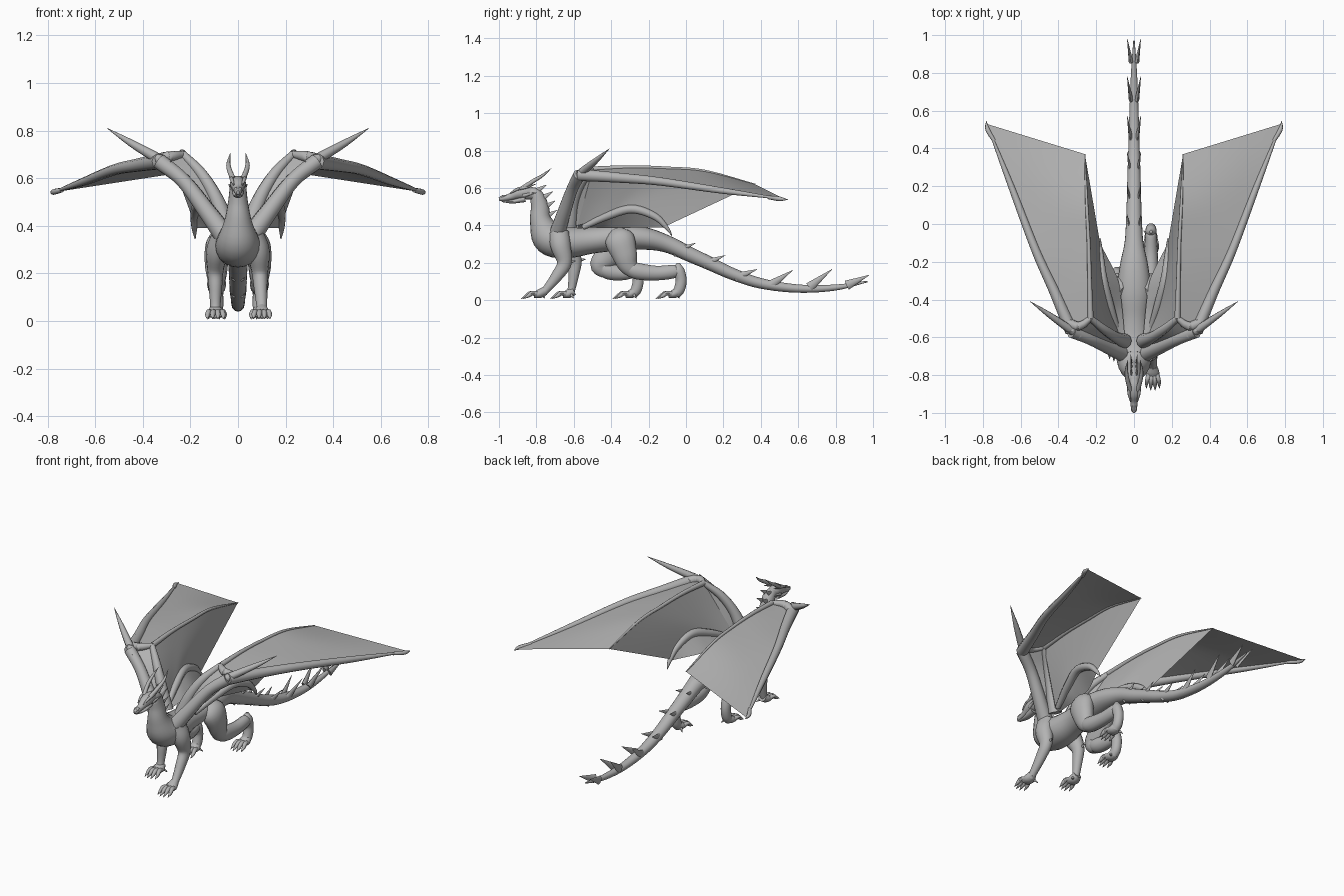
import bpy, bmesh
from math import cos, sin, pi
from mathutils import Vector

if "Cube" in bpy.data.objects:
    bpy.data.objects.remove(bpy.data.objects["Cube"])

grey = bpy.data.materials.new("stone_grey")
grey.use_nodes = True
grey.diffuse_color = (0.45, 0.45, 0.45, 1)
grey.node_tree.nodes["Principled BSDF"].inputs["Base Color"].default_value = (0.45, 0.45, 0.45, 1)
parts = []


def finish(name, bm):
    bmesh.ops.recalc_face_normals(bm, faces=bm.faces)
    mesh = bpy.data.meshes.new(name)
    bm.to_mesh(mesh)
    bm.free()
    mesh.materials.append(grey)
    obj = bpy.data.objects.new(name, mesh)
    bpy.context.collection.objects.link(obj)
    parts.append(obj)


def spline(points, steps):
    """Smooth curve through points of any dimension."""
    pts = [Vector(p) for p in points]
    pts = [2 * pts[0] - pts[1]] + pts + [2 * pts[-1] - pts[-2]]
    out = []
    for a, b, c, d in zip(pts, pts[1:], pts[2:], pts[3:]):
        for i in range(steps):
            t = i / steps
            out.append(b + (c - a) * t / 2 + (2 * a - 5 * b + 4 * c - d) * t * t / 2
                       + (3 * b - a - 3 * c + d) * t ** 3 / 2)
    return out + [pts[-2]]


def tube(name, points, steps=5, sides=14):
    """Loft through (x, y, z, half width, half height) sections."""
    pts = spline([p if len(p) == 5 else (*p, p[3]) for p in points], steps)
    pos = [Vector(p[:3]) for p in pts]
    bm = bmesh.new()
    rings = []
    for i, p in enumerate(pts):
        along = (pos[min(i + 1, len(pos) - 1)] - pos[max(i - 1, 0)]).normalized()
        side = Vector((1, 0, 0))
        side = (side - along * side.dot(along)).normalized()
        up = side.cross(along)
        w, h = max(p[3], .001), max(p[4], .001)
        rings.append([bm.verts.new(pos[i] + side * w * cos(2 * pi * k / sides)
                                   + up * h * sin(2 * pi * k / sides)) for k in range(sides)])
    for a, b in zip(rings, rings[1:]):
        for k in range(sides):
            n = (k + 1) % sides
            bm.faces.new((a[k], a[n], b[n], b[k]))
    bm.faces.new(rings[0])
    bm.faces.new(rings[-1])
    finish(name, bm)


def sheet(name, edge_a, edge_b, rows=4):
    """Membrane stretched between two edges with equal point counts."""
    bm = bmesh.new()
    a, b = spline(edge_a, 5), spline(edge_b, 5)
    grid = [[bm.verts.new(p.lerp(q, r / rows)) for p, q in zip(a, b)] for r in range(rows + 1)]
    for u, v in zip(grid, grid[1:]):
        for i in range(len(u) - 1):
            bm.faces.new((u[i], u[i + 1], v[i + 1], v[i]))
    finish(name, bm)


def flip(s, points):
    return [(s * p[0], *p[1:]) for p in points]


# Neck, trunk and tail in one loft
tube("neck_body_tail", [(0, *p) for p in (
    (-.86, .57, .028, .03), (-.805, .565, .034, .036), (-.782, .5, .042, .048),
    (-.775, .42, .058, .06), (-.73, .335, .09, .092), (-.63, .31, .095, .085),
    (-.5, .32, .078, .07), (-.36, .335, .09, .07), (-.22, .33, .075, .06),
    (-.1, .3, .05, .046), (.02, .245, .042, .04), (.13, .195, .038, .036),
    (.25, .14, .035, .032), (.4, .09, .03, .028), (.6, .062, .024, .022),
    (.8, .068, .016, .016), (.97, .1, .004, .004))], sides=20)

# Head and lower jaw
tube("head", [(0, *p) for p in (
    (-1, .54, .006, .008), (-.985, .543, .015, .014), (-.94, .553, .02, .019),
    (-.9, .57, .031, .03), (-.86, .577, .034, .034), (-.82, .575, .026, .03))])
tube("jaw", [(0, -.985, .53, .008, .005), (0, -.93, .527, .019, .01), (0, -.86, .542, .026, .018)])

# Left and right head and back ornaments
for s, side in ((1, "left"), (-1, "right")):
    tube(side + "_horn", flip(s, [(.02, -.88, .595, .012), (.036, -.82, .635, .011),
                                  (.04, -.77, .665, .008), (.032, -.72, .705, .001)]), sides=8)
    tube(side + "_brow", flip(s, [(.018, -.94, .572, .003), (.026, -.9, .594, .008),
                                  (.03, -.85, .605, .007), (.033, -.8, .622, .001)]), sides=8)
    tube(side + "_cheek_spike", flip(s, [(.024, -.87, .56, .012), (.04, -.8, .575, .001)]), sides=8)
    tube(side + "_nostril", flip(s, [(.006, -.995, .547, .003), (.009, -.98, .556, .006),
                                     (.008, -.955, .562, .002)]), sides=8)
    for i, (y, z) in enumerate(((-.79, .595), (-.755, .56), (-.745, .51), (-.735, .46))):
        tube(f"{side}_neck_spike_{i}", flip(s, [(.012, y - .015, z - .015, .007, .018),
                                                (.018, y + .045, z + .022, .001)]), 2, 8)
    for i, (y, z, base) in enumerate(((.05, .305, .255), (.21, .24, .19), (.38, .165, .12),
                                      (.57, .16, .08), (.78, .165, .07), (.98, .135, .08))):
        tube(f"{side}_tail_spike_{i}", flip(s, [(.016, y - .12, base, .012, .026),
                                                (.036, y, z, .001)]), 3, 8)


def foot(name, x, y, z, s):
    tube(name + "_paw", [(x, y + .03, z + .02, .024), (x, y, z + .004, .034, .024),
                         (x, y - .03, z - .004, .028, .014)])
    for k in range(4):
        f = k - 1.5
        reach = .085 - abs(f) * .012
        tube(f"{name}_toe_{k}", [
            (x + f * .014, y - .01, z + .004, .013), (x + f * .019, y - reach * .55, z + .008, .012),
            (x + f * .022, y - reach * .85, z - .006, .01), (x + f * .023, y - reach - .018, z - .022, .001)],
            3, 8)
    tube(name + "_dew_claw", [(x - s * .02, y + .015, z, .01), (x - s * .04, y + .03, z - .02, .001)], 3, 8)


# Walking legs: left fore and right hind forward, the others back
tube("left_foreleg", [(.065, -.68, .36, .045, .055), (.085, -.67, .29, .048, .055), (.092, -.65, .2, .034, .04),
                      (.096, -.69, .13, .028, .032), (.1, -.745, .06, .022), (.1, -.77, .035, .022)])
foot("left_forefoot", .1, -.785, .03, 1)
tube("right_foreleg", [(-.065, -.66, .36, .045, .055), (-.088, -.63, .29, .046, .055), (-.095, -.595, .21, .034, .038),
                       (-.095, -.6, .14, .028, .03), (-.095, -.61, .07, .022), (-.095, -.62, .035, .022)])
foot("right_forefoot", -.095, -.63, .03, -1)
for x, y, z in ((.093, -.645, .2), (-.096, -.59, .21)):
    tube("elbow_spur", [(x, y, z, .018), (x, y + .055, z + .01, .001)], 3, 8)

for s, side, dy, knee in ((1, "left", 0, -.31), (-1, "right", -.23, -.46)):
    x = s * .09
    tube(side + "_thigh", [(s * .05, -.37, .37, .03, .04), (s * .078, -.355, .325, .055, .08),
                           (x, (knee - .35) / 2, .25, .05, .07), (x, knee, .19, .042, .055),
                           (x, knee + .035, .145, .03, .035)])
    tube(side + "_shin", [(x, knee - .01, .19, .03, .03), (x, knee + .04, .158, .04, .045),
                          (x, (knee + dy - .05) / 2 + .02, .145, .036, .04), (x, dy - .06, .155, .03, .036),
                          (x, dy - .03, .17, .018, .02)])
    tube(side + "_hock", [(x, dy - .04, .2, .008), (x, dy - .04, .165, .028, .03), (x, dy - .026, .11, .028, .03),
                          (x, dy - .035, .06, .028, .03), (x, dy - .055, .032, .026)])
    foot(side + "_hindfoot", x, dy - .065, .03, s)

# Wings: arm bones, long fingers and the skin between them
lead = [(.33, -.57, .67), (.42, -.36, .655), (.52, -.14, .635), (.65, .2, .585), (.78, .53, .54)]
ridge = [(.23, -.5, .7), (.235, -.3, .71), (.24, -.1, .705), (.25, .1, .69), (.26, .37, .62)]
inner = [(.08, -.58, .4), (.12, -.47, .43), (.15, -.37, .48), (.17, -.26, .485), (.18, -.1, .4)]
root = [(.05, -.58, .39), (.06, -.47, .39), (.07, -.38, .39), (.09, -.28, .39), (.17, -.12, .39)]
fore_arm = [(.05, -.69, .35), (.13, -.655, .46), (.23, -.61, .59), (.33, -.57, .67)]
back_arm = [(.05, -.62, .4), (.095, -.6, .52), (.155, -.56, .62), (.23, -.5, .7)]


def bone(points, radii):
    return [(*p, r) for p, r in zip(points, radii)]


for s, side in ((1, "left"), (-1, "right")):
    for name, path, radii in (
            ("fore_arm", fore_arm, (.045, .038, .032, .034)),
            ("back_arm", back_arm, (.04, .03, .024, .016)),
            ("lead_finger", lead, (.034, .028, .023, .017, .003)),
            ("ridge_finger", ridge, (.016, .012, .01, .008, .003))):
        tube(f"{side}_wing_{name}", flip(s, bone(path, radii)), 6, 10)
    tube(side + "_wing_hooked_finger", flip(s, [
        (.09, -.55, .39, .015), (.13, -.42, .45, .022), (.165, -.29, .487, .024),
        (.18, -.17, .45, .02), (.183, -.105, .39, .012), (.18, -.075, .345, .002)]), 6, 10)
    tube(side + "_wing_thumb", flip(s, [(.29, -.59, .65, .025), (.35, -.55, .69, .022),
                                        (.45, -.48, .748, .015), (.55, -.41, .81, .001)]), 5, 8)
    tube(side + "_wing_knuckle", flip(s, [(.23, -.5, .7, .014), (.29, -.54, .69, .024), (.36, -.52, .67, .026)]), 5, 10)
    tube(side + "_wing_tip_hook", flip(s, [(.74, .44, .55, .01), (.775, .5, .542, .012), (.782, .545, .538, .001)]), 4, 8)
    sheet(side + "_wing_outer_skin", flip(s, lead), flip(s, ridge))
    sheet(side + "_wing_inner_skin", flip(s, ridge), flip(s, inner))
    sheet(side + "_wing_root_skin", flip(s, inner), flip(s, root))
    sheet(side + "_wing_arm_skin", flip(s, fore_arm), flip(s, back_arm))
    sheet(side + "_wing_shoulder_skin", flip(s, back_arm),
          flip(s, [inner[0], (.11, -.56, .46), (.17, -.53, .58), ridge[0]]))

# Smooth shading with crisp edges
bpy.ops.object.select_all(action="DESELECT")
for obj in parts:
    obj.select_set(True)
bpy.context.view_layer.objects.active = parts[0]
bpy.ops.object.shade_smooth_by_angle(angle=pi / 4)
